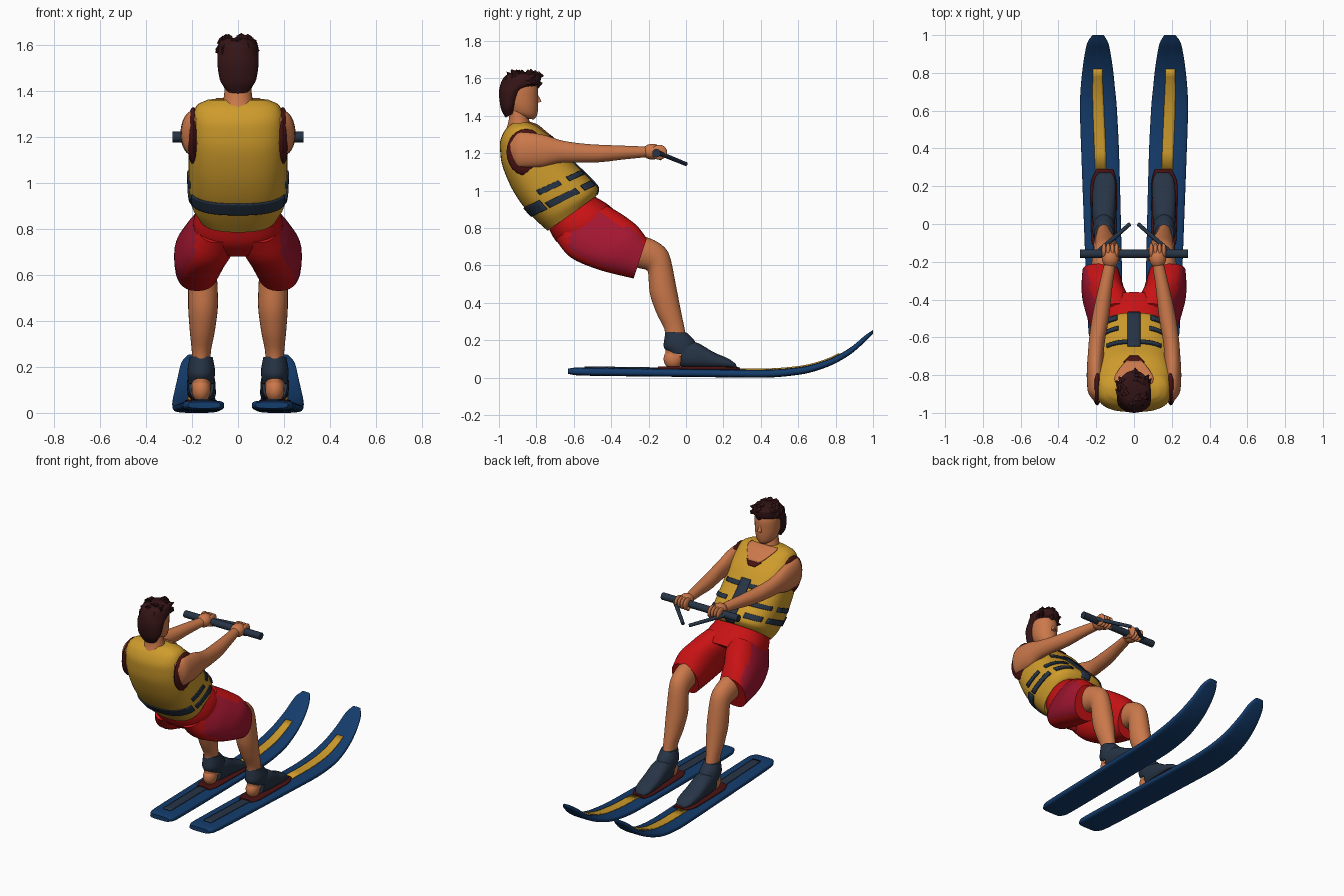
import bpy, bmesh, math, random
from mathutils import Vector, Matrix

random.seed(4)
if "Cube" in bpy.data.objects:
    bpy.data.objects.remove(bpy.data.objects["Cube"])


def material(name, *rgb):
    m = bpy.data.materials.new(name)
    m.use_nodes = True
    color = (*rgb, 1)
    m.diffuse_color = color
    m.node_tree.nodes["Principled BSDF"].inputs["Base Color"].default_value = color
    return m


yellow = material("vest_yellow", .62, .33, .025)
skin = material("skin", .6, .19, .07)
red = material("shorts_red", .58, .006, .007)
crimson = material("shorts_crimson", .36, .008, .03)
blue = material("ski_blue", .007, .045, .15)
slate = material("dark_slate", .02, .034, .06)
brown = material("hair_brown", .035, .007, .008)
maroon = material("dark_maroon", .065, .006, .006)


def finish(name, bm, *mats):
    bmesh.ops.recalc_face_normals(bm, faces=bm.faces)
    mesh = bpy.data.meshes.new(name)
    bm.to_mesh(mesh)
    bm.free()
    for m in mats:
        mesh.materials.append(m)
    ob = bpy.data.objects.new(name, mesh)
    bpy.context.collection.objects.link(ob)
    bpy.ops.object.select_all(action='DESELECT')
    ob.select_set(True)
    bpy.context.view_layer.objects.active = ob
    bpy.ops.object.shade_smooth_by_angle(angle=math.radians(50))
    return ob


def blend(rows, v):
    """Monotone cubic interpolation between section rows."""
    last = len(rows) - 1
    i = min(int(v), last - 1)
    t = v - i

    def slope(k, c):
        before = rows[k][c] - rows[k - 1][c] if k > 0 else None
        after = rows[k + 1][c] - rows[k][c] if k < last else None
        if before is None or after is None:
            return after if before is None else before
        return 2 * before * after / (before + after) if before * after > 0 else 0

    out = []
    for c in range(len(rows[0])):
        p, q = rows[i][c], rows[i + 1][c]
        m, n = slope(i, c), slope(i + 1, c)
        h = t * t * (3 - 2 * t)
        out.append(p + (q - p) * h + m * t * (1 - t) ** 2 - n * t * t * (1 - t))
    return out


def surface(rows, v, deg, power, off=0):
    """Point on a body: 0 degrees is the outer side, 90 the second end of the section."""
    x, ya, za, yb, zb, hw = blend(rows, v)
    a = math.radians(deg)
    c, s = (math.copysign(abs(f) ** power, f) for f in (math.cos(a), math.sin(a)))
    half = Vector((0, yb - ya, zb - za)) / 2
    half += half.normalized() * off
    return Vector((x + c * (hw + off), (ya + yb) / 2, (za + zb) / 2)) + half * s


def loft(name, rows, *mats, power=1, n=28, sub=4, side=1):
    """Closed body; a row is x, first end y z, second end y z, half width."""
    bm = bmesh.new()
    rings = []
    for k in range((len(rows) - 1) * sub + 1):
        pts = [surface(rows, k / sub, 360 * j / n, power) for j in range(n)]
        rings.append([bm.verts.new((p.x * side, p.y, p.z)) for p in pts])
    for r, q in zip(rings, rings[1:]):
        for j in range(n):
            bm.faces.new((r[j], r[j - 1], q[j - 1], q[j]))
    bm.faces.new(rings[0])
    bm.faces.new(rings[-1])
    return finish(name, bm, *mats)


def plate(name, rows, mat, v0, v1, a0, a1, power, side=1, taper=1):
    """Thin plate that follows the surface of a lofted body."""
    bm = bmesh.new()
    nv, na = 10, max(3, int((a1 - a0) / 6))
    mid = (a0 + a1) / 2
    grid = []
    for i in range(nv + 1):
        k = i / nv
        wide = taper + (1 - taper) * k
        pts = [surface(rows, v0 + (v1 - v0) * k, mid + (a0 - mid + (a1 - a0) * j / na) * wide,
                       power, .003) for j in range(na + 1)]
        grid.append([bm.verts.new((p.x * side, p.y, p.z)) for p in pts])
    for r, q in zip(grid, grid[1:]):
        for j in range(na):
            bm.faces.new((r[j], r[j + 1], q[j + 1], q[j]))
    mod = finish(name, bm, mat).modifiers.new("thickness", 'SOLIDIFY')
    mod.thickness = .008
    mod.offset = 0


def ball(name, loc, size, mat):
    bm = bmesh.new()
    bmesh.ops.create_uvsphere(bm, u_segments=20, v_segments=12, radius=1,
                              matrix=Matrix.Translation(loc) @ Matrix.Diagonal((*size, 1)))
    return finish(name, bm, mat)


def rod(name, start, end, r0, r1, mat, segments=10):
    a, b = Vector(start), Vector(end)
    d = b - a
    bm = bmesh.new()
    bmesh.ops.create_cone(bm, cap_ends=True, segments=segments, radius1=r0, radius2=r1,
                          depth=d.length, matrix=Matrix.Translation((a + b) / 2)
                          @ d.to_track_quat('Z', 'Y').to_matrix().to_4x4())
    return finish(name, bm, mat)


# Life vest with its straps, centre closure and open collar
BOX = .75
vest = [(0, -.74, .785, -.48, .97, .175), (0, -.80, .84, -.47, 1.01, .205),
        (0, -.88, .93, -.54, 1.09, .215), (0, -.95, 1.05, -.62, 1.17, .215),
        (0, -.99, 1.17, -.69, 1.26, .21), (0, -.995, 1.25, -.75, 1.31, .2),
        (0, -.97, 1.32, -.80, 1.35, .18), (0, -.93, 1.36, -.84, 1.365, .13)]
loft("life_vest", vest, yellow, power=BOX, n=40)
plate("back_belt", vest, slate, 1.3, 1.8, -155, -25, BOX)
plate("chest_strap", vest, slate, 2.95, 3.2, 55, 125, BOX)
plate("centre_closure", vest, slate, .2, 3.4, 85, 95, BOX)
plate("open_collar", vest, skin, 4.6, 7, 50, 130, BOX, taper=.15)
plate("shirt_neckline", vest, maroon, 4.2, 4.7, 80, 100, BOX, taper=.3)

# Neck, head and face
loft("neck", [(0, -.965, 1.32, -.8, 1.3, .085), (0, -.95, 1.365, -.83, 1.35, .065),
              (0, -.94, 1.44, -.85, 1.42, .055)], skin)
loft("head", [(0, -.9, 1.395, -.815, 1.38, .03), (0, -.94, 1.42, -.797, 1.4, .058),
              (0, -.965, 1.48, -.79, 1.46, .076), (0, -.97, 1.55, -.79, 1.53, .08),
              (0, -.96, 1.6, -.81, 1.59, .07), (0, -.92, 1.62, -.85, 1.62, .04)], skin)
rod("nose", (0, -.8, 1.515), (0, -.785, 1.472), .006, .014, skin)

# Swept hair with loose tufts
hair = [(0, -.965, 1.39, -.92, 1.415, .05), (0, -.99, 1.44, -.90, 1.465, .08),
        (0, -1, 1.52, -.86, 1.54, .09), (0, -.99, 1.575, -.78, 1.57, .09),
        (0, -.97, 1.61, -.775, 1.615, .082), (0, -.94, 1.63, -.82, 1.63, .055)]
loft("hair", hair, brown)
for i in range(26):
    p = surface(hair, random.uniform(2.8, 4.9), random.uniform(0, 360), 1, -.015)
    lean = Vector((p.x * .35, .03, random.uniform(-.012, .014)))
    rod("hair_tuft", p, p + lean, .024, .002, brown, 6)

# Shorts, upper part
loft("shorts_waist", [(0, -.74, .81, -.49, .97, .17), (0, -.695, .73, -.41, .92, .195),
                      (0, -.62, .68, -.36, .87, .19)], red, power=.85)

# Tow handle
rod("handle_bar", (-.285, -.158, 1.2), (.285, -.158, 1.2), .023, .023, slate, 12)

ski = [(.147, -.63, .02, -.63, .048, .07), (.15, -.58, .012, -.58, .054, .09),
       (.167, 0, .004, 0, .046, .098), (.18, .4, 0, .4, .042, .1),
       (.188, .6, .015, .6, .055, .098), (.192, .75, .055, .75, .093, .088),
       (.192, .88, .125, .88, .162, .072), (.192, .96, .195, .96, .228, .055),
       (.19, 1, .235, 1, .255, .03)]
shorts_leg = [(.09, -.7, .74, -.42, .92, .09), (.125, -.62, .645, -.33, .865, .115),
              (.165, -.46, .575, -.26, .81, .112), (.177, -.28, .53, -.21, .745, .096)]
leg = [(.165, -.4, .62, -.28, .77, .07), (.16, -.27, .59, -.17, .735, .066),
       (.155, -.205, .57, -.095, .67, .062), (.152, -.195, .46, -.055, .5, .065),
       (.155, -.16, .35, -.03, .37, .055), (.16, -.11, .23, -.005, .25, .04),
       (.16, -.11, .1, .02, .12, .042)]
arm = [(.18, -.94, 1.17, -.94, 1.28, .03), (.195, -.89, 1.12, -.88, 1.315, .05),
       (.205, -.78, 1.125, -.77, 1.3, .045), (.2, -.66, 1.15, -.65, 1.265, .042),
       (.178, -.5, 1.15, -.5, 1.247, .045), (.15, -.33, 1.167, -.33, 1.24, .036),
       (.125, -.2, 1.18, -.2, 1.235, .03)]
cuff = [(.16, -.09, .13, .07, .12, .055), (.16, -.12, .17, .05, .19, .06),
        (.16, -.11, .245, .005, .24, .05)]
boot = [(.16, -.03, .055, -.02, .2, .055), (.16, .06, .05, .05, .19, .062),
        (.158, .16, .05, .15, .135, .062), (.155, .24, .05, .23, .1, .055),
        (.153, .275, .05, .265, .075, .035)]
sole = [(.158, -.15, .04, -.15, .06, .045), (.16, -.08, .04, -.08, .06, .065),
        (.16, .2, .04, .2, .06, .07), (.155, .29, .04, .29, .055, .045)]

# Paired parts
for side, label in ((1, "left_"), (-1, "right_")):
    # Skis with painted stripe and rear grip
    loft(label + "ski", ski, blue, power=.55, n=32, sub=5, side=side)
    plate(label + "ski_stripe", ski, yellow, 2.65, 5.5, 84, 96, .55, side)
    plate(label + "ski_rear_grip", ski, slate, 1.15, 1.8, 84, 96, .55, side)
    # Foot bindings
    loft(label + "binding_sole", sole, maroon, power=.6, side=side)
    loft(label + "boot_cuff", cuff, slate, side=side)
    loft(label + "boot_toe", boot, slate, power=.8, side=side)
    ball(label + "heel", (side * .16, -.068, .1), (.042, .052, .055), skin)
    # Leg and shorts, crimson on the outer panel
    loft(label + "leg", leg, skin, side=side)
    trunk = loft(label + "shorts_leg", shorts_leg, red, crimson, power=.85, side=side)
    for f in trunk.data.polygons:
        f.material_index = int(f.normal.x * side > .75 and f.center.y > -.62)
    # Arm, gripping hand and arm opening
    ball(label + "arm_opening", (side * .195, -.855, 1.205), (.028, .105, .125), maroon)
    loft(label + "arm", arm, skin, side=side)
    ball(label + "palm", (side * .125, -.18, 1.208), (.045, .055, .042), skin)
    for i in range(4):
        ball(label + "finger", (side * (.092 + i * .022), -.143, 1.205), (.014, .042, .04), skin)
    rod(label + "thumb", (side * .09, -.19, 1.195), (side * .08, -.13, 1.172), .016, .011, skin)
    rod(label + "tow_strut", (side * .2, -.155, 1.205), (side * .022, 0, 1.142), .013, .011, slate)
    # Side and front straps
    for v0, v1, a0, a1 in ((1.3, 1.6, -20, 22), (1.3, 1.6, 34, 72),
                           (2, 2.25, -18, 10), (2, 2.25, 24, 74)):
        plate(label + "vest_strap", vest, slate, v0, v1, a0, a1, BOX, side)
